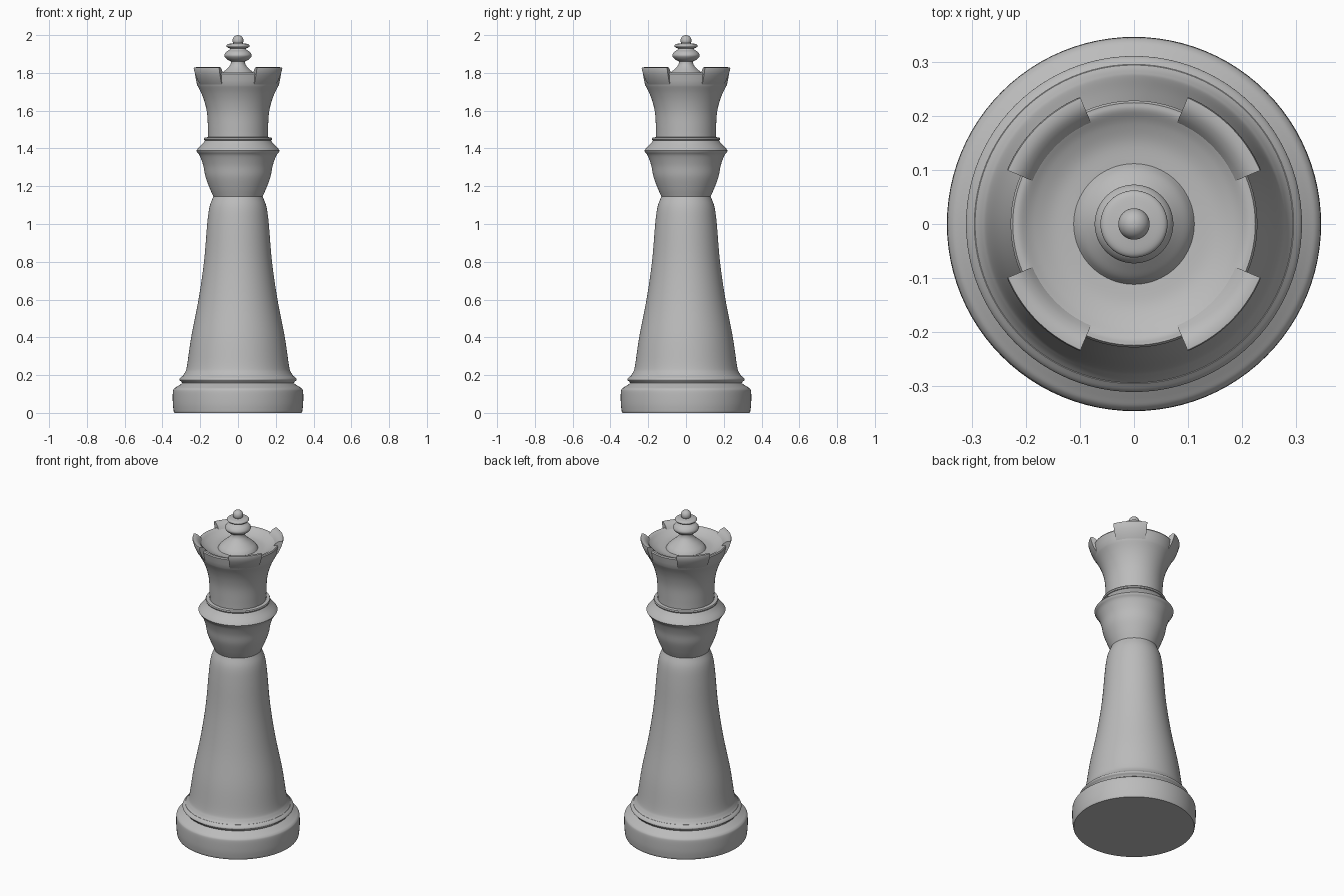
import bpy, bmesh, math
from mathutils import Vector

if "Cube" in bpy.data.objects:
    bpy.data.objects.remove(bpy.data.objects["Cube"], do_unlink=True)

grey = bpy.data.materials.new("plain_grey")
grey.use_nodes = True
colour = (0.5, 0.5, 0.5, 1)
grey.diffuse_color = colour
grey.node_tree.nodes["Principled BSDF"].inputs["Base Color"].default_value = colour


def curve(points, steps=5):
    """Smooth curve through (radius, height) points."""
    p = [Vector(q) for q in points]
    p = [2 * p[0] - p[1]] + p + [2 * p[-1] - p[-2]]
    out = []
    for a, b, c, d in zip(p, p[1:], p[2:], p[3:]):
        for i in range(steps):
            t = i / steps
            out.append(0.5 * (2 * b + (c - a) * t + (2 * a - 5 * b + 4 * c - d) * t * t
                              + (3 * b - a - 3 * c + d) * t ** 3))
    return [(v.x, v.y) for v in out] + [tuple(points[-1])]


def finish(name, bm, angle):
    bmesh.ops.remove_doubles(bm, verts=bm.verts, dist=1e-5)
    bmesh.ops.recalc_face_normals(bm, faces=bm.faces)
    mesh = bpy.data.meshes.new(name)
    bm.to_mesh(mesh)
    bm.free()
    mesh.materials.append(grey)
    obj = bpy.data.objects.new(name, mesh)
    bpy.context.collection.objects.link(obj)
    bpy.ops.object.select_all(action='DESELECT')
    obj.select_set(True)
    bpy.context.view_layer.objects.active = obj
    bpy.ops.object.shade_smooth_by_angle(angle=math.radians(angle))
    return obj


def sweep(bm, profile, start, end, segments, closed=False):
    """Turn a profile about z; a closed profile gets end caps."""
    rings = []
    for i in range(segments + 1):
        a = start + (end - start) * i / segments
        rings.append([bm.verts.new((r * math.cos(a), r * math.sin(a), z)) for r, z in profile])
    n = len(profile)
    for one, two in zip(rings, rings[1:]):
        for j in range(n if closed else n - 1):
            k = (j + 1) % n
            bm.faces.new((one[j], two[j], two[k], one[k]))
    if closed:
        bm.faces.new(rings[0])
        bm.faces.new(rings[-1])


def lathe(name, profile, angle=32):
    """Full turned part, closed to the axis at both ends."""
    bm = bmesh.new()
    profile = [(0, profile[0][1])] + profile + [(0, profile[-1][1])]
    sweep(bm, profile, 0, math.tau, 96)
    bmesh.ops.remove_doubles(bm, verts=bm.verts, dist=1e-5)
    bmesh.ops.dissolve_degenerate(bm, edges=bm.edges, dist=1e-5)
    return finish(name, bm, angle)


# Foot and the bead above it
lathe("base", [(0.337, 0)] + curve([(0.34, 0.005), (0.345, 0.05), (0.345, 0.11),
                                    (0.339, 0.128), (0.322, 0.14), (0.29, 0.16)]))
lathe("base_bead", [(0.29, 0.15)] + curve([(0.3, 0.165), (0.31, 0.175), (0.307, 0.184), (0.295, 0.195)]))

# Tapering stem
lathe("stem", curve([(0.3, 0.187), (0.282, 0.212), (0.27, 0.25), (0.248, 0.4), (0.209, 0.6),
                     (0.18, 0.8), (0.163, 1.0), (0.151, 1.09), (0.13, 1.147)]))

# Flaring collar with a thin ring on top
lathe("collar", curve([(0.13, 1.145), (0.15, 1.19), (0.172, 1.25), (0.184, 1.31), (0.202, 1.36),
                       (0.217, 1.38)])
      + curve([(0.221, 1.388), (0.21, 1.402), (0.188, 1.425), (0.173, 1.443)]))
lathe("collar_ring", [(0.17, 1.44), (0.178, 1.444), (0.181, 1.451), (0.178, 1.458), (0.155, 1.46)])

# Crown: outer flute, low rim, hollow bowl
lathe("crown", curve([(0.158, 1.45), (0.159, 1.5), (0.163, 1.58), (0.175, 1.64), (0.193, 1.69), (0.216, 1.735)])
      + [(0.222, 1.76), (0.228, 1.795)]
      + curve([(0.224, 1.802), (0.21, 1.8), (0.185, 1.785), (0.15, 1.772), (0.105, 1.768)]))

# Four battlements standing on the diagonals
bm = bmesh.new()
battlement = [(0.216, 1.737), (0.232, 1.76), (0.245, 1.79), (0.255, 1.822), (0.253, 1.829),
              (0.24, 1.83), (0.225, 1.822), (0.212, 1.81), (0.2, 1.79)]
half = math.radians(22)
for i in range(4):
    middle = math.radians(45 + 90 * i)
    sweep(bm, battlement, middle - half, middle + half, 14, closed=True)
finish("crown_battlements", bm, 40)

# Finial: concave skirt, two discs and a ball
lathe("finial_skirt", curve([(0.113, 1.766), (0.1, 1.785), (0.078, 1.805), (0.055, 1.825),
                             (0.04, 1.845), (0.036, 1.87)]))
lathe("finial_lower_disc", curve([(0.035, 1.86), (0.055, 1.87), (0.07, 1.885), (0.072, 1.897),
                                  (0.062, 1.912), (0.045, 1.923), (0.038, 1.935)]), 45)
lathe("finial_upper_disc", curve([(0.036, 1.928), (0.054, 1.934), (0.062, 1.943),
                                  (0.054, 1.952), (0.025, 1.957)]), 45)
ball = [(0.029 * math.cos(t), 1.971 + 0.029 * math.sin(t))
        for t in (math.radians(-80 + 10 * i) for i in range(17))]
lathe("finial_ball", ball, 45)
